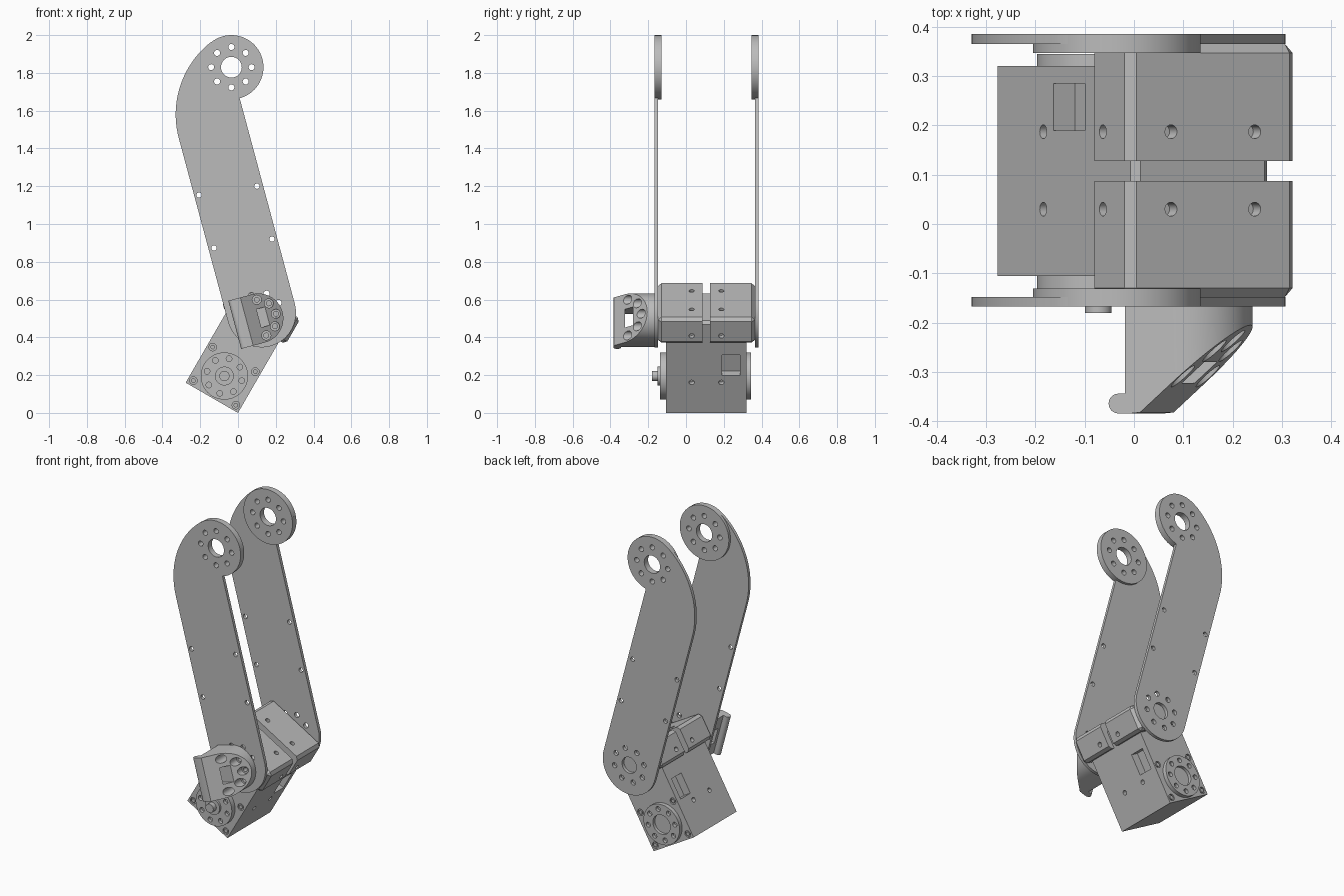
import bpy, bmesh, math
from mathutils import Matrix, Vector

cube = bpy.data.objects.get("Cube")
if cube:
    bpy.data.objects.remove(cube, do_unlink=True)

BODY_TILT = math.radians(30)    # lean of the actuator housings
ARM_TILT = math.radians(-15)    # lean of the long side plates

grey = bpy.data.materials.new("plain_grey")
grey.use_nodes = True
grey.diffuse_color = (0.5, 0.5, 0.5, 1)
grey.node_tree.nodes["Principled BSDF"].inputs["Base Color"].default_value = (0.5, 0.5, 0.5, 1)


def turn(tilt):
    return Matrix.Rotation(tilt, 4, 'Y')


def arc(cx, cz, r, start, end, n):
    """Points in the x-z plane along an arc, angles in degrees."""
    angles = [math.radians(start + (end - start) * i / n) for i in range(n + 1)]
    return [(cx + r * math.cos(a), cz + r * math.sin(a)) for a in angles]


def circle(cx, cz, r, n=32):
    return arc(cx, cz, r, 0, 360, n)[:-1]


def bolt_circle(cx, cz, r, n=8, start=0):
    return arc(cx, cz, r, start, start + 360, n)[:-1]


def prism(bm, pts, y0, y1, tilt=0):
    """Extrude an x-z outline along y."""
    m = turn(tilt)
    a = [bm.verts.new(m @ Vector((x, y0, z))) for x, z in pts]
    b = [bm.verts.new(m @ Vector((x, y1, z))) for x, z in pts]
    bm.faces.new(a)
    bm.faces.new(b[::-1])
    for i in range(len(pts)):
        j = (i + 1) % len(pts)
        bm.faces.new((a[j], a[i], b[i], b[j]))


def box(bm, x, y, z, tilt=0):
    prism(bm, [(x[0], z[0]), (x[1], z[0]), (x[1], z[1]), (x[0], z[1])], *y, tilt)


def rod(bm, centre, axis, r, length, tilt):
    """Cylinder along the local x or z axis."""
    m = turn(tilt) @ Matrix.Translation(centre)
    if axis == 'X':
        m = m @ Matrix.Rotation(math.pi / 2, 4, 'Y')
    bmesh.ops.create_cone(bm, cap_ends=True, segments=20, radius1=r, radius2=r,
                          depth=length, matrix=m)


def finish(name, bm):
    bmesh.ops.recalc_face_normals(bm, faces=bm.faces)
    me = bpy.data.meshes.new(name)
    bm.to_mesh(me)
    bm.free()
    me.materials.append(grey)
    ob = bpy.data.objects.new(name, me)
    bpy.context.scene.collection.objects.link(ob)
    smooth(ob)
    return ob


def smooth(ob):
    ob.data.shade_smooth()
    ob.data.set_sharp_from_angle(angle=math.radians(30))


def cut(ob, bm):
    """Subtract the solids in bm from the object."""
    cutter = finish("cutter", bm)
    cutter.hide_render = True
    mod = ob.modifiers.new("holes", 'BOOLEAN')
    mod.operation, mod.solver, mod.object = 'DIFFERENCE', 'EXACT', cutter
    bpy.context.view_layer.update()
    dg = bpy.context.evaluated_depsgraph_get()
    me = bpy.data.meshes.new_from_object(ob.evaluated_get(dg))
    ob.modifiers.clear()
    ob.data = me
    bpy.data.objects.remove(cutter, do_unlink=True)
    smooth(ob)


# Long side plates with a thick disc at the top joint
top = (-0.035, 1.83)
knee = (0.124, 0.53)
outline = (arc(*top, 0.17, 127, -75, 30)
           + arc(*knee, 0.183, 15, -165, 32)
           + arc(0.157, 1.58, 0.487, 195, 129, 20))
screw_spots = [(-0.206, 1.153), (0.10, 1.20), (-0.127, 0.873), (0.18, 0.92)]

for name, plate_y, disc_y in (("front", (-0.167, -0.148), (-0.167, -0.131)),
                              ("rear", (0.365, 0.385), (0.347, 0.385))):
    bm = bmesh.new()
    prism(bm, outline, *plate_y)
    plate = finish(name + "_side_plate", bm)
    bm = bmesh.new()
    prism(bm, circle(*top, 0.17, 64), *disc_y)
    disc = finish(name + "_top_disc", bm)
    for part in (plate, disc):
        bm = bmesh.new()
        prism(bm, circle(*top, 0.055), -1, 1)
        for p in bolt_circle(*top, 0.107):
            prism(bm, circle(*p, 0.016, 16), -1, 1)
        if part is plate:
            prism(bm, circle(*knee, 0.05), -1, 1)
            for p in bolt_circle(*knee, 0.105, start=30):
                prism(bm, circle(*p, 0.016, 16), -1, 1)
            for p in screw_spots:
                prism(bm, circle(*p, 0.014, 16), -1, 1)
        cut(part, bm)

# Lower actuator housing
mid, low = -0.16, 0.133
bm = bmesh.new()
prism(bm, [(-0.32, 0), (0, 0), (0, 0.54), (-0.015, 0.555), (-0.305, 0.555), (-0.32, 0.54)],
      -0.105, 0.32, BODY_TILT)
housing = finish("lower_housing", bm)
bm = bmesh.new()
for side in (-0.32, 0):
    box(bm, (side - 0.05, side + 0.05), (0.19, 0.285), (0.228, 0.355), BODY_TILT)
    for y in (0.03, 0.187):
        rod(bm, (side, y, 0.186), 'X', 0.014, 0.06, BODY_TILT)
for x in (-0.29, -0.03):
    for z in (0.03, 0.235):
        for y in (-0.105, 0.32):
            prism(bm, circle(x, z, 0.02, 20), y - 0.01, y + 0.01, BODY_TILT)
cut(housing, bm)

# Screw heads sunk in the housing corners
bm = bmesh.new()
for x in (-0.29, -0.03):
    for z in (0.03, 0.235):
        for y in (-0.105, 0.312):
            prism(bm, circle(x, z, 0.012, 16), y, y + 0.008, BODY_TILT)
finish("corner_screws", bm)

# Output horns on the lower joint
for name, y0, y1 in (("front_horn", -0.137, -0.104), ("rear_horn", 0.319, 0.345)):
    bm = bmesh.new()
    prism(bm, circle(mid, low, 0.125, 64), y0, y1, BODY_TILT)
    horn = finish(name, bm)
    face = y0 if y0 < 0 else y1
    bm = bmesh.new()
    for p in bolt_circle(mid, low, 0.095, start=15):
        prism(bm, circle(*p, 0.015, 16), face - 0.02, face + 0.02, BODY_TILT)
    if y0 > 0:
        prism(bm, circle(mid, low, 0.06), face - 0.02, face + 0.02, BODY_TILT)
    cut(horn, bm)

bm = bmesh.new()
prism(bm, circle(mid, low, 0.05), -0.15, -0.136, BODY_TILT)
prism(bm, circle(mid, low, 0.027), -0.18, -0.149, BODY_TILT)
finish("front_hub", bm)

# Pair of chamfered knee brackets
for name, inner, outer in (("front", 0.087, -0.148), ("rear", 0.128, 0.365)):
    bm = bmesh.new()
    box(bm, (-0.357, 0.037), sorted((inner, outer)), (0.44, 0.597), BODY_TILT)
    edges = [e for e in bm.edges
             if any(abs(v.co.y - inner) > 0.01 for v in e.verts)]
    bmesh.ops.bevel(bm, geom=edges, offset=0.018, segments=1, affect='EDGES')
    bracket = finish(name + "_knee_bracket", bm)
    y = 0.03 if outer < 0 else 0.187
    bm = bmesh.new()
    for x in (-0.258, -0.062):
        rod(bm, (x, y, 0.597), 'Z', 0.014, 0.06, BODY_TILT)
    for x in (-0.357, 0.037):
        rod(bm, (x, y, 0.492), 'X', 0.014, 0.06, BODY_TILT)
    cut(bracket, bm)

# Slanted end mount on the front plate
cn, ct, r = 0.234, 0.455, 0.132
bm = bmesh.new()
prism(bm, [(0.138, ct - r)] + arc(cn, ct, r, -90, 90, 32) + [(0.138, ct + r)],
      -0.382, -0.166, ARM_TILT)
mount = finish("slanted_mount", bm)

# Slope across the front of the mount
bm = bmesh.new()
wedge = [(0.17, -0.382), (0.366, -0.205), (0.6, 0.006), (0.6, -0.6), (0.17, -0.6)]
m = turn(ARM_TILT)
ends = [[bm.verts.new(m @ Vector((x, y, z))) for x, y in wedge] for z in (0.1, 0.8)]
bm.faces.new(ends[0])
bm.faces.new(ends[1])
for i in range(len(wedge)):
    j = (i + 1) % len(wedge)
    bm.faces.new((ends[0][i], ends[0][j], ends[1][j], ends[1][i]))
cut(mount, bm)

# Window, counterbores and screw holes in the mount
spots = arc(cn - 0.004, ct, 0.1, -78, 78, 4)
bm = bmesh.new()
box(bm, (0, 0.5), (-0.322, -0.28), (ct - 0.05, ct + 0.05), ARM_TILT)
for p in spots:
    prism(bm, circle(*p, 0.024, 24), -0.5, -0.215, ARM_TILT)
cut(mount, bm)
bm = bmesh.new()
for p in spots:
    prism(bm, circle(*p, 0.013, 16), -0.5, -0.18, ARM_TILT)
cut(mount, bm)

# Rounded lip along the mount's front edge
bm = bmesh.new()
lip = arc(0.124, -0.364, 0.02, 90, 270, 12) + [(0.15, -0.384), (0.17, -0.382), (0.15, -0.344)]
ends = [[bm.verts.new(m @ Vector((x, y, z))) for x, y in lip] for z in (ct - r, ct + r)]
bm.faces.new(ends[0])
bm.faces.new(ends[1])
for i in range(len(lip)):
    j = (i + 1) % len(lip)
    bm.faces.new((ends[0][i], ends[0][j], ends[1][j], ends[1][i]))
finish("mount_lip", bm)
